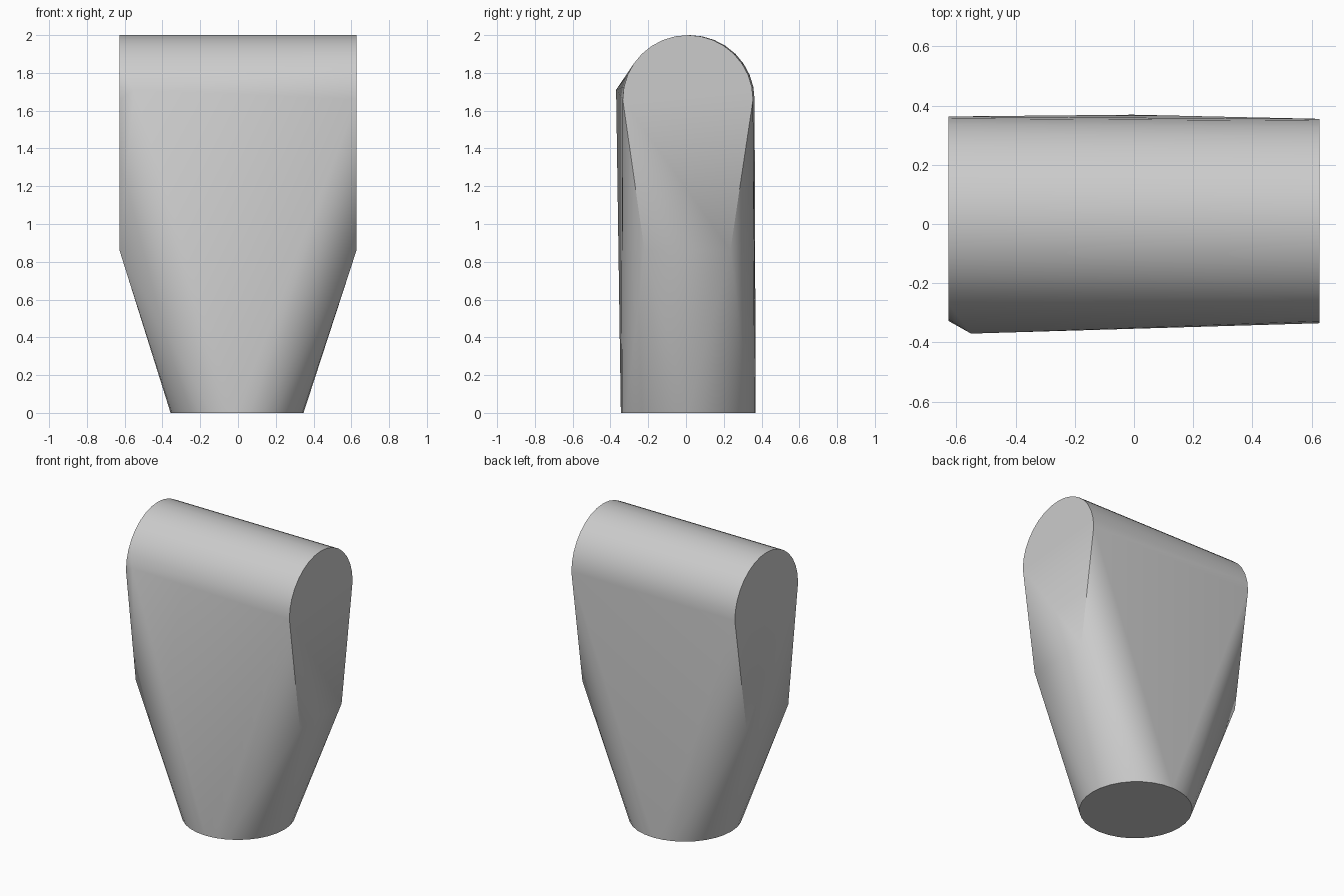
import bpy
import bmesh
import math

cube = bpy.data.objects.get("Cube")
if cube:
    bpy.data.objects.remove(cube, do_unlink=True)

GREY = (0.6, 0.6, 0.6, 1.0)
mat = bpy.data.materials.new("plain grey")
mat.use_nodes = True
mat.diffuse_color = GREY
mat.node_tree.nodes["Principled BSDF"].inputs["Base Color"].default_value = GREY


def arc(cy, cz, ry, rz, start, sweep, steps):
    """Points (a, b) along an elliptical arc."""
    return [(cy + ry * math.cos(start + sweep * i / steps),
             cz + rz * math.sin(start + sweep * i / steps))
            for i in range(steps + 1)]


bm = bmesh.new()

# Round foot
for x, y in arc(-0.005, 0.012, 0.352, 0.357, 0, math.tau, 32)[:-1]:
    bm.verts.new((x, y, 0))

# Flat ends: rounded top narrowing to a short lower edge
for x, cy, ry in ((-0.627, 0.018, 0.345), (0.627, 0.01, 0.345)):
    profile = arc(cy, 1.66, ry, 0.34, 0, math.pi, 16)
    profile += [(-0.22, 0.86), (0.235, 0.86)]
    for y, z in profile:
        bm.verts.new((x, y, z))

# Bulging front corner near the right end
bm.verts.new((-0.55, -0.37, 1.71))

# Skin stretched around foot, ends and corner
hull = bmesh.ops.convex_hull(bm, input=bm.verts[:], use_existing_faces=False)
spare = {g for g in hull["geom_interior"] + hull["geom_unused"]
         if isinstance(g, bmesh.types.BMVert)}
bmesh.ops.delete(bm, geom=list(spare), context="VERTS")
bmesh.ops.dissolve_limit(bm, angle_limit=math.radians(0.5),
                         verts=bm.verts[:], edges=bm.edges[:])
bmesh.ops.recalc_face_normals(bm, faces=bm.faces[:])

mesh = bpy.data.meshes.new("tapered_body")
bm.to_mesh(mesh)
bm.free()
mesh.materials.append(mat)
body = bpy.data.objects.new("tapered_body", mesh)
bpy.context.collection.objects.link(body)

# Soft shading with crisp end and foot rims
bpy.ops.object.select_all(action="DESELECT")
body.select_set(True)
bpy.context.view_layer.objects.active = body
bpy.ops.object.shade_smooth_by_angle(angle=math.radians(30))
